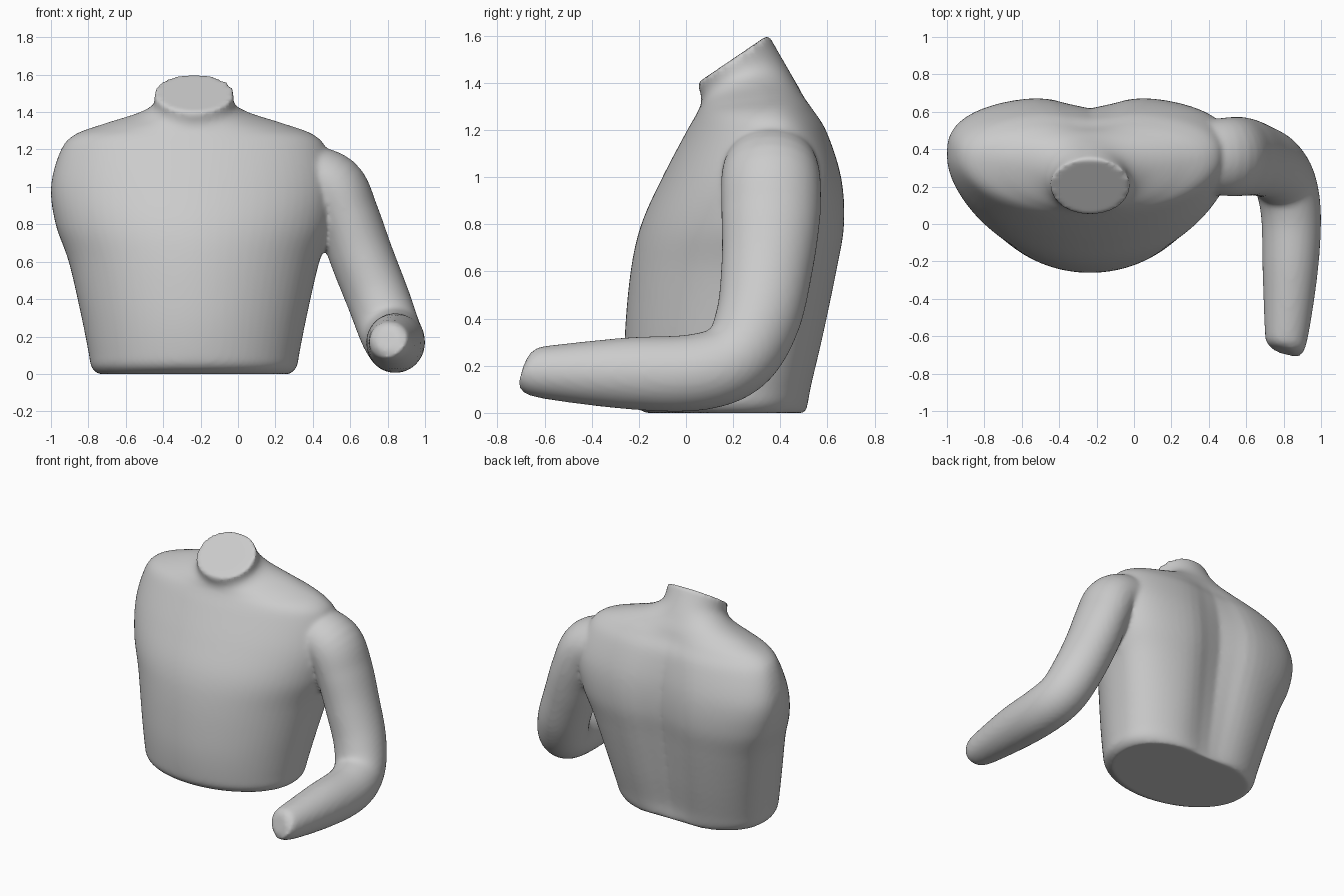
import bpy, bmesh, math
from mathutils import Vector

if "Cube" in bpy.data.objects:
    bpy.data.objects.remove(bpy.data.objects["Cube"])


def smooth_rows(rows, steps):
    """Catmull-Rom interpolation of every column in a list of parameter rows."""
    out = []
    for i in range(len(rows) - 1):
        p0, p1 = rows[max(i - 1, 0)], rows[i]
        p2, p3 = rows[i + 1], rows[min(i + 2, len(rows) - 1)]
        for s in range(steps):
            t = s / steps
            out.append([0.5 * (2 * b + (c - a) * t + (2 * a - 5 * b + 4 * c - d) * t * t
                               + (3 * b - a - 3 * c + d) * t ** 3)
                        for a, b, c, d in zip(p0, p1, p2, p3)])
    out.append(list(rows[-1]))
    return out


def loft(bm, rings):
    """Skin closed rings of points and cap both ends."""
    loops = [[bm.verts.new(p) for p in ring] for ring in rings]
    n = len(loops[0])
    for a, b in zip(loops, loops[1:]):
        for i in range(n):
            j = (i + 1) % n
            bm.faces.new((a[i], a[j], b[j], b[i]))
    bm.faces.new(loops[0][::-1])
    bm.faces.new(loops[-1])


def spow(v, e):
    return math.copysign(abs(v) ** e, v)


N = 72
CX = -0.235
# torso sections: half width, front y, front z, back y, back z, widest y, spine groove, back squareness
TORSO = [
    (0.515, -0.17, 0.00, 0.53, 0.00, 0.20, 0.03, 2.3),
    (0.550, -0.235, 0.04, 0.54, 0.04, 0.20, 0.04, 2.4),
    (0.565, -0.255, 0.12, 0.555, 0.12, 0.21, 0.05, 2.5),
    (0.605, -0.26, 0.32, 0.60, 0.32, 0.25, 0.06, 2.6),
    (0.670, -0.235, 0.60, 0.655, 0.60, 0.31, 0.07, 2.7),
    (0.740, -0.19, 0.80, 0.685, 0.80, 0.35, 0.07, 2.7),
    (0.765, -0.10, 1.00, 0.670, 1.00, 0.37, 0.06, 2.7),
    (0.715, 0.00, 1.19, 0.610, 1.19, 0.36, 0.04, 2.5),
    (0.640, 0.04, 1.26, 0.550, 1.29, 0.34, 0.03, 2.3),
    (0.480, 0.06, 1.30, 0.500, 1.36, 0.32, 0.01, 2.1),
    (0.300, 0.066, 1.335, 0.450, 1.43, 0.28, 0.0, 2.0),
    (0.220, 0.058, 1.365, 0.410, 1.50, 0.23, 0.0, 2.0),
    (0.213, 0.048, 1.40, 0.350, 1.605, 0.20, 0.0, 2.0),
]


def torso_ring(row):
    w, fy, fz, by, bz, c, g, n = row
    pts = []
    for i in range(N):
        a = 2 * math.pi * i / N
        cs, sn = math.cos(a), math.sin(a)
        if sn > 0:
            x = w * spow(cs, 2 / n)
            y = c + (by - c) * spow(sn, 2 / n) - g * math.exp(-(x / 0.17) ** 2)
        else:
            x, y = w * cs, c + (c - fy) * sn
        pts.append((CX + x, y, fz + (bz - fz) * (y - fy) / (by - fy)))
    return pts


# arm path: x, y, z, side radius, depth radius
ARM = [
    (0.34, 0.36, 1.06, 0.17, 0.19),
    (0.50, 0.36, 1.00, 0.18, 0.21),
    (0.585, 0.36, 0.84, 0.170, 0.21),
    (0.66, 0.345, 0.63, 0.170, 0.195),
    (0.75, 0.305, 0.40, 0.168, 0.180),
    (0.81, 0.215, 0.235, 0.165, 0.165),
    (0.84, 0.04, 0.172, 0.160, 0.163),
    (0.835, -0.25, 0.168, 0.148, 0.152),
    (0.815, -0.60, 0.172, 0.115, 0.112),
    (0.805, -0.66, 0.180, 0.092, 0.090),
    (0.80, -0.68, 0.185, 0.060, 0.060),
]


def arm_rings():
    rows = smooth_rows(ARM, 6)
    rings = []
    for i, r in enumerate(rows):
        t = (Vector(rows[min(i + 1, len(rows) - 1)][:3]) - Vector(rows[max(i - 1, 0)][:3])).normalized()
        v = t.cross(Vector((1, 0, 0))).normalized()
        u = v.cross(t)
        c = Vector(r[:3])
        rings.append([c + u * r[3] * math.cos(k * math.tau / 40) + v * r[4] * math.sin(k * math.tau / 40)
                      for k in range(40)])
    return rings


# torso with neck stump, plus the single bent arm
bm = bmesh.new()
loft(bm, [torso_ring(r) for r in smooth_rows(TORSO, 6)])
loft(bm, arm_rings())
bmesh.ops.recalc_face_normals(bm, faces=bm.faces)
mesh = bpy.data.meshes.new("torso_with_arm")
bm.to_mesh(mesh)
bm.free()
body = bpy.data.objects.new("torso_with_arm", mesh)
bpy.context.collection.objects.link(body)

# fuse both volumes into one skin and soften the joint
fuse = body.modifiers.new("fuse", 'REMESH')
fuse.mode = 'VOXEL'
fuse.voxel_size = 0.015
fuse.use_smooth_shade = True
soft = body.modifiers.new("soften", 'SMOOTH')
soft.factor = 0.5
soft.iterations = 6
